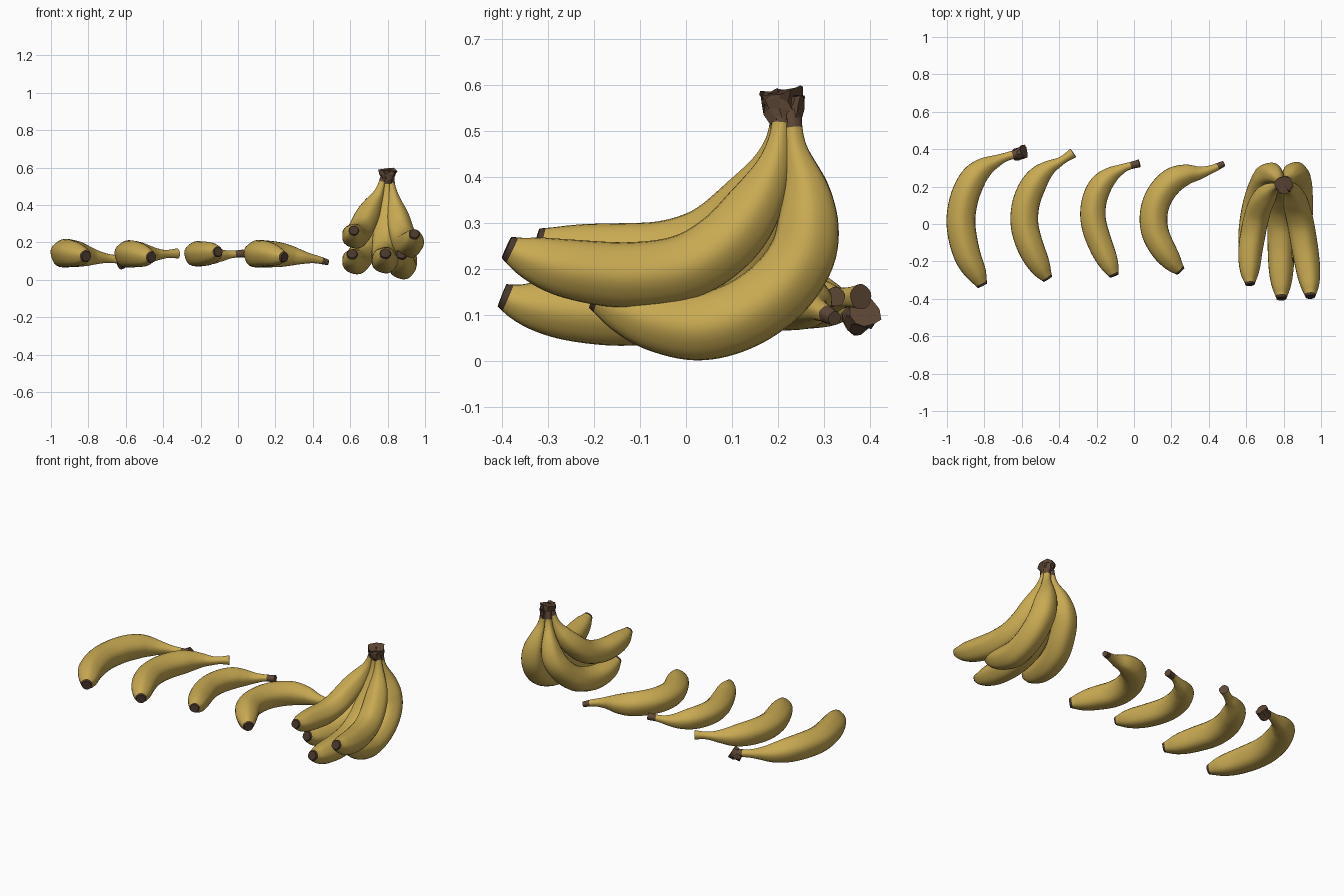
import bpy, bmesh, math, random
from mathutils import Vector

if "Cube" in bpy.data.objects:
    bpy.data.objects.remove(bpy.data.objects["Cube"])

random.seed(4)


def material(name, rgb):
    m = bpy.data.materials.new(name)
    m.diffuse_color = (*rgb, 1)
    m.use_nodes = True
    m.node_tree.nodes["Principled BSDF"].inputs["Base Color"].default_value = m.diffuse_color
    return m


YELLOW = material("banana_yellow", (0.58, 0.40, 0.085))
BROWN = material("stem_brown", (0.115, 0.065, 0.037))
DARK = material("tip_dark_brown", (0.065, 0.038, 0.024))


def spline(pts, steps=12):
    """Catmull-Rom curve through the points."""
    p = [Vector(q) for q in pts]
    p = [2 * p[0] - p[1]] + p + [2 * p[-1] - p[-2]]
    out = []
    for i in range(1, len(p) - 2):
        a, b, c, d = p[i - 1:i + 3]
        for s in range(steps):
            t = s / steps
            out.append(0.5 * (2 * b + (c - a) * t + (2 * a - 5 * b + 4 * c - d) * t ** 2
                              + (3 * b - a - 3 * c + d) * t ** 3))
    return out + [p[-2]]


# thickness along the fruit: blossom tip (0) to stem end (1)
PROFILE = spline([(0, .36, 0), (.03, .5, 0), (.08, .72, 0), (.16, .9, 0), (.28, 1, 0), (.42, 1.02, 0),
                  (.56, 1, 0), (.67, .93, 0), (.75, .76, 0), (.82, .53, 0), (.88, .36, 0),
                  (.93, .29, 0), (1, .28, 0)])


def thickness(t):
    for a, b in zip(PROFILE, PROFILE[1:]):
        if t <= b.x:
            return a.y + (b.y - a.y) * (t - a.x) / max(b.x - a.x, 1e-6)
    return PROFILE[-1].y


def banana(name, pts, radius, ref, dark_from=2.0, end=1.0, rings=64, sides=25):
    """Sweep a softly five-sided section along the path; dark tip, optional dark stem."""
    path = spline(pts)
    cum = [0]
    for a, b in zip(path, path[1:]):
        cum.append(cum[-1] + (b - a).length)

    def at(t):
        d = min(max(t, 0), 1) * cum[-1]
        i = 0
        while i < len(cum) - 2 and cum[i + 1] < d:
            i += 1
        return path[i].lerp(path[i + 1], (d - cum[i]) / (cum[i + 1] - cum[i]))

    ref = Vector(ref)
    bm = bmesh.new()
    loops = []
    for k in range(rings + 1):
        t = k / rings
        c = at(t)
        tan = (at(t + .01) - at(t - .01)).normalized()
        u = (ref - tan * ref.dot(tan)).normalized()
        v = tan.cross(u)
        r = radius * thickness(t) * (1 + (end - 1) * max(0, (t - .9) / .1) ** 2)
        loop = []
        for s in range(sides):
            a = 2 * math.pi * s / sides
            q = r * (1 + .028 * math.cos(5 * a))
            loop.append(bm.verts.new(c + q * (math.cos(a) * u + math.sin(a) * v)))
        loops.append(loop)
    for k in range(rings):
        for s in range(sides):
            n = (s + 1) % sides
            f = bm.faces.new((loops[k][s], loops[k][n], loops[k + 1][n], loops[k + 1][s]))
            f.smooth = True
            t = (k + .5) / rings
            f.material_index = 2 if k < 1 else 1 if t > dark_from else 0
    bm.faces.new(loops[0][::-1]).material_index = 2
    bm.faces.new(loops[-1]).material_index = 1
    bmesh.ops.recalc_face_normals(bm, faces=bm.faces)
    finish(name, bm, (YELLOW, BROWN, DARK))


def finish(name, bm, mats):
    me = bpy.data.meshes.new(name)
    bm.to_mesh(me)
    bm.free()
    for m in mats:
        me.materials.append(m)
    ob = bpy.data.objects.new(name, me)
    bpy.context.collection.objects.link(ob)
    return ob


def stump(name, loc, r1, r2, depth, rot, jitter=.006):
    """Rough, torn piece of crown."""
    bm = bmesh.new()
    bmesh.ops.create_cone(bm, cap_ends=True, segments=11, radius1=r1, radius2=r2, depth=depth)
    bmesh.ops.subdivide_edges(bm, edges=[e for e in bm.edges if abs(e.verts[0].co.z - e.verts[1].co.z) > .01],
                              cuts=2, use_grid_fill=True)
    for v in bm.verts:
        v.co += Vector([random.uniform(-jitter, jitter) for _ in range(3)])
    ob = finish(name, bm, (BROWN,))
    ob.location = loc
    ob.rotation_euler = rot


# four loose bananas lying in a row
UP = (0, 0, 1)
banana("loose_banana_1", [(-.81, -.33, .125), (-.84, -.27, .13), (-.89, -.17, .138), (-.92, -.05, .14),
                          (-.924, .05, .14), (-.90, .16, .14), (-.855, .25, .135), (-.80, .303, .125),
                          (-.74, .335, .118), (-.68, .36, .112), (-.61, .38, .105)], .075, UP, .95, 1.2)
stump("loose_banana_1_crown", (-.613, .378, .098), .029, .036, .062, (0, math.radians(65), .35))
banana("loose_banana_2", [(-.46, -.295, .12), (-.495, -.24, .125), (-.55, -.13, .135), (-.583, -.02, .136),
                          (-.583, .08, .136), (-.557, .17, .136), (-.51, .25, .135), (-.455, .30, .135),
                          (-.41, .325, .135), (-.37, .35, .138), (-.325, .38, .14)], .072, UP, 2, 1.35)
banana("loose_banana_3", [(-.105, -.278, .15), (-.13, -.22, .145), (-.175, -.12, .138), (-.21, -.02, .137),
                          (-.22, .06, .137), (-.208, .14, .137), (-.175, .21, .135), (-.125, .26, .13),
                          (-.08, .287, .13), (-.035, .307, .135), (.03, .325, .14)], .066, UP, .945, 1.15)
banana("loose_banana_4", [(.25, -.253, .12), (.21, -.21, .127), (.153, -.13, .137), (.115, -.05, .137),
                          (.104, .03, .137), (.118, .11, .137), (.155, .18, .136), (.21, .235, .133),
                          (.28, .264, .127), (.35, .273, .118), (.42, .295, .108), (.48, .323, .093)],
       .072, UP, .96, .75)

# hand of five bananas hanging from one crown
SIDE = (1, 0, 0)
banana("bunch_banana_upper_right", [(.943, -.39, .247), (.94, -.34, .225), (.93, -.25, .2), (.91, -.12, .187),
                                    (.89, 0, .205), (.87, .09, .262), (.853, .15, .34), (.835, .188, .42),
                                    (.82, .205, .50), (.81, .21, .57)], .07, SIDE, .93)
banana("bunch_banana_middle", [(.788, -.40, .143), (.787, -.35, .125), (.785, -.25, .11), (.785, -.12, .107),
                               (.785, 0, .13), (.787, .09, .19), (.79, .155, .28), (.793, .188, .37),
                               (.797, .203, .47), (.80, .205, .57)], .072, SIDE, .94)
banana("bunch_banana_upper_left", [(.62, -.325, .265), (.617, -.25, .245), (.62, -.15, .235), (.635, -.05, .237),
                                   (.655, .04, .265), (.68, .11, .32), (.715, .165, .39), (.755, .195, .47),
                                   (.785, .205, .57)], .066, SIDE, .93)
banana("bunch_banana_lower_right", [(.875, -.20, .14), (.88, -.14, .115), (.88, -.06, .087), (.88, .03, .075),
                                    (.88, .12, .1), (.877, .2, .155), (.87, .25, .225), (.86, .265, .295),
                                    (.843, .26, .375), (.825, .237, .465), (.812, .228, .56)], .073, SIDE, .93)
banana("bunch_banana_lower_left", [(.61, -.20, .14), (.612, -.14, .115), (.62, -.06, .1), (.635, .03, .1),
                                   (.655, .12, .125), (.68, .19, .175), (.705, .245, .24), (.73, .265, .30),
                                   (.752, .262, .375), (.777, .238, .465), (.79, .226, .56)], .07, SIDE, .93)
stump("bunch_crown", (.80, .208, .556), .034, .046, .062, (.12, 0, 0), .008)
stump("bunch_crown_front_knob", (.80, .186, .562), .017, .022, .05, (.2, 0, .3))
stump("bunch_crown_back_knob", (.815, .232, .54), .016, .02, .07, (-.1, .1, .6))
